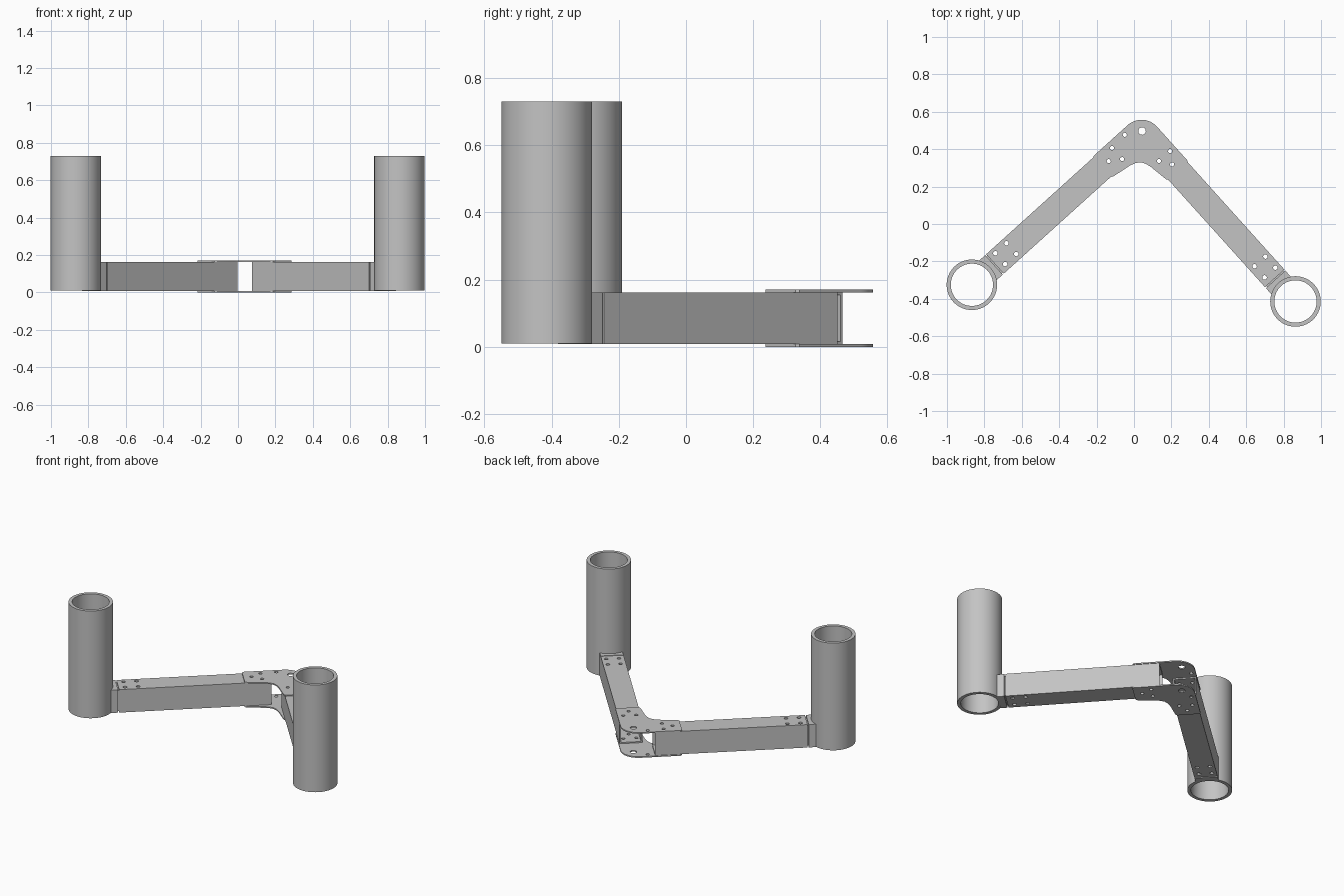
import bpy, bmesh, math
from mathutils import Vector

cube = bpy.data.objects.get("Cube")
if cube:
    bpy.data.objects.remove(cube, do_unlink=True)

steel = bpy.data.materials.new("grey_steel")
steel.use_nodes = True
GREY = (0.55, 0.55, 0.55, 1)
steel.diffuse_color = GREY
steel.node_tree.nodes["Principled BSDF"].inputs["Base Color"].default_value = GREY

PIVOT = Vector((0.043, 0.497, 0))
ARM_LENGTH = 1.226
Z0, Z1, PLATE = 0.008, 0.162, 0.008
HALF = 0.07
TUBE_R, BORE_R = 0.135, 0.113


class Arm:
    """Arm frame: s runs out from the pivot, n to the outer side."""
    def __init__(self, name, angle, side):
        a = math.radians(angle)
        self.name = name
        self.d = Vector((math.cos(a), math.sin(a), 0))
        self.n = Vector((-math.sin(a), math.cos(a), 0)) * side

    def at(self, s, n, z=0):
        return PIVOT + self.d * s + self.n * n + Vector((0, 0, z))


right = Arm("left", -48.0, 1)
left = Arm("right", 222.1, -1)


def finish(bm, name):
    bmesh.ops.recalc_face_normals(bm, faces=bm.faces[:])
    mesh = bpy.data.meshes.new(name)
    bm.to_mesh(mesh)
    bm.free()
    mesh.materials.append(steel)
    ob = bpy.data.objects.new(name, mesh)
    bpy.context.collection.objects.link(ob)
    return ob


def add_prism(bm, points, z0, z1):
    """Extrude a flat outline between two heights."""
    lo = [bm.verts.new((p.x, p.y, z0)) for p in points]
    hi = [bm.verts.new((p.x, p.y, z1)) for p in points]
    bm.faces.new(lo)
    bm.faces.new(hi)
    for i in range(len(lo)):
        j = (i + 1) % len(lo)
        bm.faces.new((lo[i], lo[j], hi[j], hi[i]))


def prism(name, points, z0, z1):
    bm = bmesh.new()
    add_prism(bm, points, z0, z1)
    return finish(bm, name)


def hollow(name, loops):
    """Closed skin through outer start, outer end, inner end, inner start."""
    bm = bmesh.new()
    rings = [[bm.verts.new(p) for p in loop] for loop in loops]
    for k, a in enumerate(rings):
        b = rings[(k + 1) % len(rings)]
        for i in range(len(a)):
            j = (i + 1) % len(a)
            bm.faces.new((a[i], a[j], b[j], b[i]))
    return finish(bm, name)


def circle(center, r, z=0, count=24):
    return [center + Vector((r * math.cos(t), r * math.sin(t), z))
            for t in (math.tau * i / count for i in range(count))]


def box_section(name, arm, s0, s1, half, z0, z1, wall):
    def loop(s, w):
        h = half - w
        return [arm.at(s, n, z) for n, z in
                ((-h, z0 + w), (h, z0 + w), (h, z1 - w), (-h, z1 - w))]
    return hollow(name, [loop(s0, 0), loop(s1, 0), loop(s1, wall), loop(s0, wall)])


def drill(ob, holes):
    """Cut vertical round holes, given as (center, radius)."""
    bm = bmesh.new()
    for c, r in holes:
        add_prism(bm, circle(c, r), -0.1, 0.3)
    cutter = finish(bm, "hole_cutter")
    cutter.hide_render = True
    mod = ob.modifiers.new("holes", 'BOOLEAN')
    mod.operation, mod.solver, mod.object = 'DIFFERENCE', 'EXACT', cutter
    graph = bpy.context.evaluated_depsgraph_get()
    ob.data = bpy.data.meshes.new_from_object(ob.evaluated_get(graph))
    ob.modifiers.clear()
    bpy.data.objects.remove(cutter, do_unlink=True)


def smooth(ob):
    bpy.ops.object.select_all(action='DESELECT')
    ob.select_set(True)
    bpy.context.view_layer.objects.active = ob
    bpy.ops.object.shade_smooth_by_angle(angle=math.radians(30))


def arm_holes(arm):
    inner = [(arm.at(0.18, 0.04), 0.011), (arm.at(0.18, -0.04), 0.011),
             (arm.at(0.24, 0), 0.011)]
    outer = [(arm.at(s, n), 0.012) for s in (0.94, 1.02) for n in (-0.037, 0.041)]
    return inner, outer


plate_holes = [(PIVOT, 0.02), (left.at(0.082, 0.047), 0.011)]

for arm in (left, right):
    inner, outer = arm_holes(arm)
    plate_holes += inner

    # Hollow square arm and the sleeve inside its outer end
    bar = box_section(arm.name + "_arm", arm, 0.125, 1.06, HALF, Z0, Z1, 0.008)
    drill(bar, inner + outer)
    sleeve = box_section(arm.name + "_sleeve", arm, 0.89, 1.075,
                         HALF - 0.0085, Z0 + 0.0085, Z1 - 0.0085, 0.007)
    drill(sleeve, outer)

    # Saddle bracket shaped to the round tube
    saddle = [arm.at(1.067, HALF), arm.at(1.067, -HALF)]
    for i in range(13):
        n = -HALF + 2 * HALF * i / 12
        saddle.append(arm.at(ARM_LENGTH - math.sqrt(0.128 ** 2 - n * n), n))
    smooth(prism(arm.name + "_saddle", saddle, Z0, Z1))

    # Upright open tube
    c = arm.at(ARM_LENGTH, 0)
    smooth(hollow(arm.name + "_upright_tube",
                  [circle(c, r, z, 72) for r, z in
                   ((TUBE_R, 0.01), (TUBE_R, 0.73), (BORE_R, 0.73), (BORE_R, 0.01))]))

# Corner plate outline: one arm, rounded crown, other arm, rounded inner corner
EDGE, CROWN = 0.075, 0.111
side = [(0.118, -0.118), (0.142, -0.103), (0.17, -0.094), (0.278, -0.077),
        (0.29, -0.068), (0.29, 0.066), (0.281, EDGE), (CROWN - EDGE, EDGE)]
outline = [left.at(s, n) for s, n in side]
crown_center = left.at(CROWN - EDGE, EDGE - CROWN)
for i in range(1, 16):
    outline.append(crown_center + left.n.slerp(right.n, i / 16) * CROWN)
outline += [right.at(s, n) for s, n in reversed(side[1:])]

for name, z in (("lower_corner_plate", 0), ("upper_corner_plate", Z1)):
    plate = prism(name, outline, z, z + PLATE)
    drill(plate, plate_holes)
    smooth(plate)
